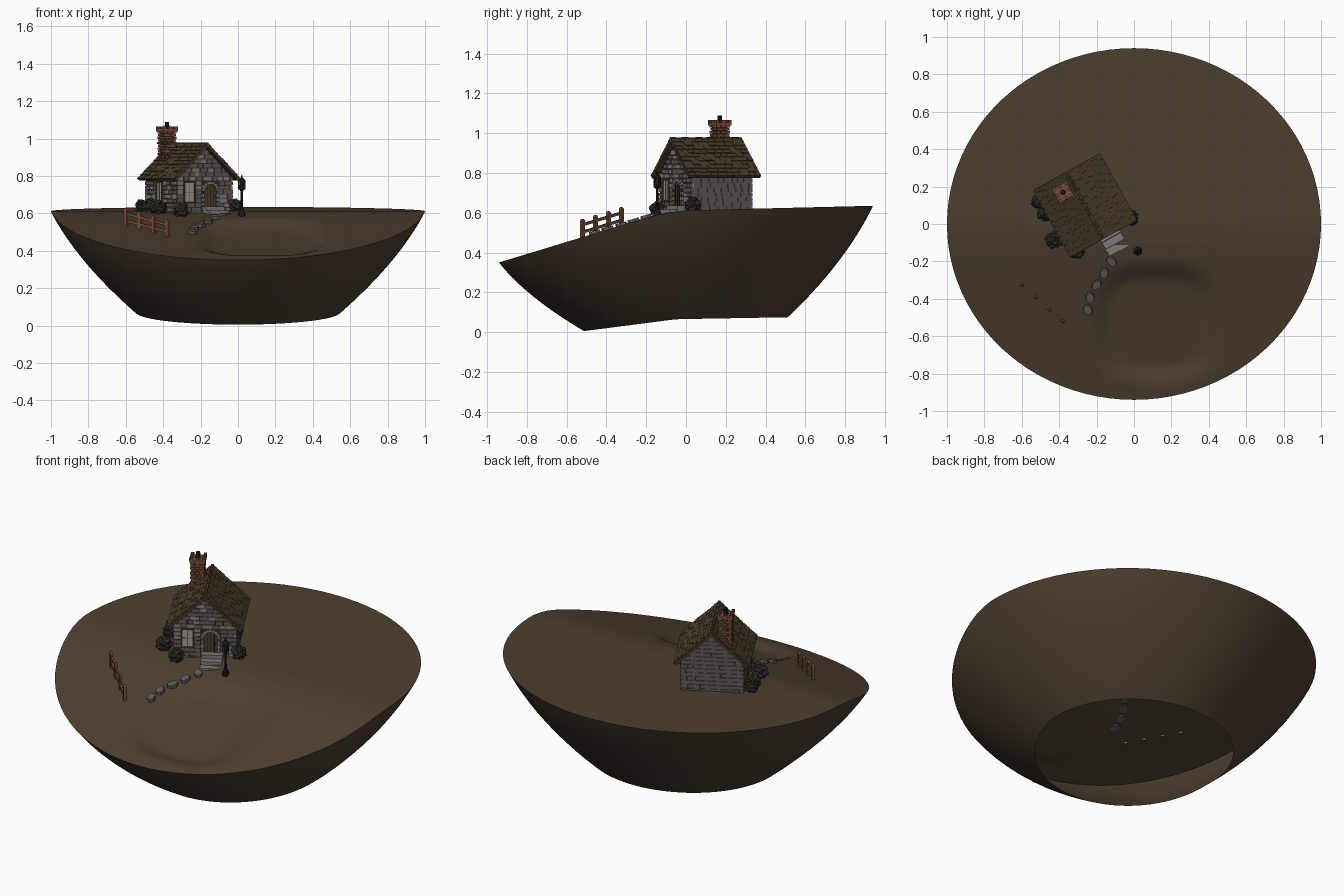
import bpy, bmesh, math, random
from mathutils import Matrix, Vector, noise

random.seed(4)
if "Cube" in bpy.data.objects:
    bpy.data.objects.remove(bpy.data.objects["Cube"])

T, R = Matrix.Translation, Matrix.Rotation


def material(name, rgb):
    col = [(c / 255 / 12.92) if c < 11 else ((c / 255 + 0.055) / 1.055) ** 2.4 for c in rgb] + [1]
    m = bpy.data.materials.new(name)
    m.use_nodes = True
    m.diffuse_color = col
    m.node_tree.nodes["Principled BSDF"].inputs["Base Color"].default_value = col
    return m


earth = material("earth brown", (77, 63, 48))
light = material("light stone", (126, 122, 120))
mid = material("mid stone", (95, 88, 86))
mortar = material("dark mortar", (54, 49, 46))
roofing = material("shingle brown", (74, 60, 42))
brick = material("brick red", (118, 76, 56))
wood = material("fence wood", (122, 80, 60))
iron = material("black iron", (28, 28, 30))
glass = material("pale glass", (158, 158, 146))
leaf = material("dark foliage", (46, 44, 38))


class Part:
    """Collects primitives into one mesh object."""

    def __init__(self, name, frame=Matrix()):
        self.name, self.frame, self.bm, self.mats = name, frame, bmesh.new(), []

    def paint(self, start, mat):
        if mat not in self.mats:
            self.mats.append(mat)
        self.bm.faces.ensure_lookup_table()
        for f in self.bm.faces[start:]:
            f.material_index = self.mats.index(mat)

    def box(self, pos, size, mat, turn=Matrix()):
        n = len(self.bm.faces)
        bmesh.ops.create_cube(self.bm, size=1, matrix=self.frame @ T(pos) @ turn @ Matrix.Diagonal((*size, 1)))
        self.paint(n, mat)

    def cone(self, pos, r1, r2, depth, mat, sides=8, turn=Matrix()):
        n = len(self.bm.faces)
        bmesh.ops.create_cone(self.bm, cap_ends=True, segments=sides, radius1=r1, radius2=r2,
                              depth=depth, matrix=self.frame @ T(pos) @ turn)
        self.paint(n, mat)

    def prism(self, outline, y0, y1, mat):
        n = len(self.bm.faces)
        a, b = [[self.bm.verts.new(self.frame @ Vector((x, y, z))) for x, z in outline] for y in (y0, y1)]
        self.bm.faces.new(a)
        self.bm.faces.new(b[::-1])
        for i in range(len(a)):
            self.bm.faces.new((a[i - 1], b[i - 1], b[i], a[i]))
        bmesh.ops.recalc_face_normals(self.bm, faces=list(self.bm.faces)[n:])
        self.paint(n, mat)

    def finish(self, smooth=False):
        me = bpy.data.meshes.new(self.name)
        self.bm.to_mesh(me)
        self.bm.free()
        for m in self.mats:
            me.materials.append(m)
        me.polygons.foreach_set("use_smooth", [smooth] * len(me.polygons))
        ob = bpy.data.objects.new(self.name, me)
        bpy.context.collection.objects.link(ob)
        return ob


def interp(v, pts):
    for (a, p), (b, q) in zip(pts, pts[1:]):
        if v <= b:
            return p + (q - p) * max(0, v - a) / (b - a)
    return pts[-1][1]


def slope(y):
    return interp(y, [(-0.94, 0.35), (-0.2, 0.575), (-0.1, 0.6), (0, 0.612), (0.94, 0.635)])


def ground(x, y):
    d = (abs((x - 0.12) / 0.33) ** 3 + abs((y + 0.53) / 0.31) ** 3) ** (1 / 3)
    k = min(1, max(0, (1.1 - d) / 0.4))
    return slope(y) - 0.04 * k * k * (3 - 2 * k)


# Island: a sloping top with a shallow basin, and a bowl open at the bottom
def rings(name, count, point, flip):
    p, seg = Part(name), 96
    loops = [[p.bm.verts.new(point(i / (count - 1), 2 * math.pi * j / seg)) for j in range(seg)]
             for i in range(count)]
    for a, b in zip(loops, loops[1:]):
        for j in range(seg):
            quad = (a[j - 1], b[j - 1], b[j], a[j])
            p.bm.faces.new(quad[::-1] if flip else quad)
    bmesh.ops.remove_doubles(p.bm, verts=p.bm.verts, dist=0.0001)
    p.paint(0, earth)
    return p.finish(True)


def top_point(t, a):
    x, y = t * math.cos(a), 0.94 * t * math.sin(a)
    return x, y, ground(x, y)


def bowl_point(t, a):
    r = 0.545 + 0.455 * t * (1.37 - 0.37 * t)
    x, s = r * math.cos(a), 0.94 * math.sin(a)
    base = interp(s * 0.55, [(-0.52, 0.005), (-0.05, 0.065), (0.52, 0.075)])
    return x, s * r, base + (slope(s) - base) * t


rings("island_top", 50, top_point, False)
rings("island_bowl", 18, bowl_point, True)

# Cottage walls
HOUSE = T((-0.262, 0.1, 0)) @ R(math.radians(29), 4, "Z")
W, D, BASE, EAVE, PEAK = 0.165, 0.17, 0.585, 0.795, 0.955
body = Part("cottage_walls", HOUSE)
gable = [(-W, BASE), (W, BASE), (W, EAVE), (0, PEAK), (-W, EAVE)]
body.prism(gable, -D, D, mid)
body.prism(gable, -D - 0.003, -D, mortar)
body.box((-W - 0.001, 0, (BASE + EAVE) / 2), (0.004, 2 * D, EAVE - BASE), mortar)
body.finish()


# Stone courses on one wall, leaving out the openings
def stonework(name, turn, dist, half, top, openings, mixed):
    p = Part(name, HOUSE @ R(math.radians(turn), 4, "Z"))
    step = 0.0235
    z = BASE + step / 2
    while z < top - 0.01:
        lim = half + 0.006 if z < EAVE else (PEAK - z - 0.006) * W / (PEAK - EAVE)
        spans = [(-lim, lim)]
        for u0, u1, z0, z1 in openings:
            if z0 < z < z1:
                spans = [s for a, b in spans for s in ((a, min(b, u0)), (max(a, u1), b)) if s[1] - s[0] > 0.004]
        for a, b in spans:
            while b - a > 0.004:
                w = random.uniform(0.028, 0.055)
                w = b - a if b - a - w < 0.018 else w
                mat = random.choice((light, mid, mid)) if mixed else mid
                out = random.uniform(0.012, 0.02) if mixed else random.uniform(0.006, 0.012)
                p.box((a + w / 2, -dist, z), (w - 0.004, out, step - 0.004), mat)
                a += w
        z += step
    p.finish()


DOOR, WIN = 0.03, -0.095
stonework("front_stones", 0, D, W, PEAK, [(DOOR - 0.052, DOOR + 0.052, 0.58, 0.775),
                                         (WIN - 0.036, WIN + 0.036, 0.655, 0.772)], True)
stonework("left_gable_stones", -90, W, D, EAVE, [(-0.051, 0.021, 0.655, 0.772)], True)
stonework("side_stones", 90, W, D, EAVE, [], False)
stonework("back_stones", 180, D, W, PEAK, [], False)


# Windows
def window(name, turn, dist, u):
    p = Part(name, HOUSE @ R(math.radians(turn), 4, "Z") @ T((u, -dist - 0.004, 0.713)))
    p.box((0, 0, 0), (0.06, 0.006, 0.1), glass)
    for s in (-1, 1):
        p.box((s * 0.031, 0, 0), (0.007, 0.018, 0.112), roofing)
        p.box((0, 0, s * 0.053), (0.068, 0.018, 0.007), roofing)
    p.box((0, -0.004, 0), (0.003, 0.003, 0.1), mid)
    p.box((0, -0.004, 0), (0.06, 0.003, 0.003), mid)
    p.finish()


window("front_window", 0, D, WIN)
window("side_window", -90, W, -0.015)

# Arched door with stone surround
door = Part("door", HOUSE @ T((DOOR, -D, 0)))
arc = [math.pi * i / 12 for i in range(13)]
door.prism([(0.037, 0.62)] + [(0.037 * math.cos(a), 0.718 + 0.037 * math.sin(a)) for a in arc] + [(-0.037, 0.62)],
           -0.008, 0, roofing)
for i in (-1, 0, 1):
    door.box((i * 0.018, -0.009, 0.685), (0.002, 0.003, 0.12), iron)
door.box((0.026, -0.012, 0.69), (0.006, 0.008, 0.006), iron)
for i in range(9):
    a = math.pi * (i + 0.5) / 9
    door.box((0.046 * math.cos(a), -0.007, 0.718 + 0.046 * math.sin(a)), (0.016, 0.02, 0.015), light,
             R(-a, 4, "Y"))
for s in (-1, 1):
    for k in range(5):
        door.box((s * 0.045, -0.007, 0.602 + 0.0235 * k), (0.014 + 0.004 * (k % 2), 0.02, 0.02), light)
door.finish()

steps = Part("front_steps", HOUSE)
for k in range(3):
    top = 0.637 - 0.02 * k
    steps.box((0.04, -0.198 - 0.042 * k, (top + 0.555) / 2), (0.115, 0.04, top - 0.555), light)
steps.finish()

# Shingled roof
roof = Part("roof", HOUSE)
RUN, RISE, LONG, ROWS = 0.2, 0.19, 0.41, 10
pitch = math.atan2(RISE, RUN)
for s in (-1, 1):
    at = lambda f, lift: (s * (RUN * f + lift * math.sin(pitch)), 0.975 - RISE * f + lift * math.cos(pitch))
    x, z = at(0.5, -0.008)
    roof.box((x, 0, z), (math.hypot(RUN, RISE), LONG, 0.012), roofing, R(s * pitch, 4, "Y"))
    for r in range(ROWS):
        y = -LONG / 2
        while y < LONG / 2 - 0.005:
            w = min(random.uniform(0.025, 0.06), LONG / 2 - y)
            x, z = at((r + 0.5) / ROWS, random.uniform(0, 0.003))
            roof.box((x, y + w / 2, z), (0.034, w - 0.002, 0.005), roofing, R(s * (pitch - 0.1), 4, "Y"))
            y += w
roof.box((0, 0, 0.974), (0.014, LONG, 0.01), roofing)
roof.finish()

# Brick chimney with notched crown and pot
chimney = Part("chimney", HOUSE @ T((-0.069, 0.118, 0)))
chimney.box((0, 0, 0.945), (0.058, 0.058, 0.19), mortar)
for r in range(13):
    for q in range(4):
        chimney.frame = HOUSE @ T((-0.069, 0.118, 0)) @ R(q * math.pi / 2, 4, "Z")
        for u in ((-0.016, 0.018) if r % 2 else (-0.028, 0.0, 0.026)):
            chimney.box((u, -0.03, 0.86 + r * 0.0145), (0.03 if r % 2 else 0.022, random.uniform(0.01, 0.018), 0.012), brick)
        if r == 12:
            chimney.box((0, -0.034, 1.046), (0.086, 0.018, 0.014), brick)
            for u in (-0.036, 0.0):
                chimney.box((u, -0.034, 1.058), (0.016, 0.018, 0.014), brick)
chimney.box((0, 0, 1.045), (0.05, 0.05, 0.015), brick)
chimney.cone((0, 0, 1.068), 0.014, 0.011, 0.04, iron, 10)
chimney.finish()

# Bushes around the walls
for i, (x, y, r) in enumerate([(-0.515, 0.12, 0.036), (-0.478, 0.055, 0.042), (-0.425, -0.085, 0.046),
                               (-0.305, -0.142, 0.043), (-0.018, 0.035, 0.042)]):
    bush = Part(f"bush_{i + 1}", T((x, y, ground(x, y) + 0.026)))
    bmesh.ops.create_icosphere(bush.bm, subdivisions=3, radius=r, matrix=bush.frame)
    c = Vector(bush.frame.translation)
    for v in bush.bm.verts:
        v.co = c + (v.co - c) * random.uniform(0.72, 1.12)
    bush.paint(0, leaf)
    bush.finish()

# Street lamp
lamp = Part("lamp_post", T((0.02, -0.145, 0.575)))
for z, r1, r2, d, m, n in [(0.012, 0.021, 0.018, 0.04, iron, 8), (0.045, 0.014, 0.008, 0.03, iron, 8),
                           (0.09, 0.007, 0.006, 0.12, iron, 8), (0.15, 0.008, 0.016, 0.012, iron, 6),
                           (0.177, 0.012, 0.019, 0.045, glass, 6), (0.207, 0.026, 0.008, 0.02, iron, 6),
                           (0.224, 0.006, 0.002, 0.016, iron, 6)]:
    lamp.cone((0, 0, z), r1, r2, d, m, n)
for i in range(6):
    a = math.pi * i / 3
    lamp.box((0.016 * math.cos(a), 0.016 * math.sin(a), 0.177), (0.007, 0.007, 0.05), iron, R(a, 4, "Z"))
lamp.finish()

# Fence on the slope
ends = [Vector((x, y, ground(x, y))) for x, y in ((-0.6, -0.325), (-0.378, -0.52))]
run = ends[1] - ends[0]
turn = R(math.atan2(run.y, run.x), 4, "Z")
fence = Part("fence")
for i in range(4):
    p = ends[0].lerp(ends[1], i / 3)
    fence.box(p + Vector((0, 0, 0.036)), (0.022, 0.014, 0.092), wood, turn)
    fence.cone(p + Vector((0, 0, 0.087)), 0.014, 0.005, 0.01, wood, 4, turn @ R(math.pi / 4, 4, "Z"))
tilt = turn @ R(math.atan2(-run.z, run.xy.length), 4, "Y")
for h in (0.025, 0.062):
    fence.box(ends[0].lerp(ends[1], 0.5) + Vector((0, 0, h)), (run.length, 0.009, 0.014), wood, tilt)
fence.finish()

# Stepping stones
path = Part("stepping_stones")
for x, y in [(-0.12, -0.2), (-0.16, -0.262), (-0.2, -0.325), (-0.235, -0.393), (-0.247, -0.458)]:
    shape = R(0.27, 4, "X") @ R(random.uniform(0, 6), 4, "Z") @ Matrix.Diagonal((1.15, 0.85, 1, 1))
    path.cone((x, y, ground(x, y) + 0.002), 0.031, 0.026, 0.024, mid, 7, shape)
path.finish()
